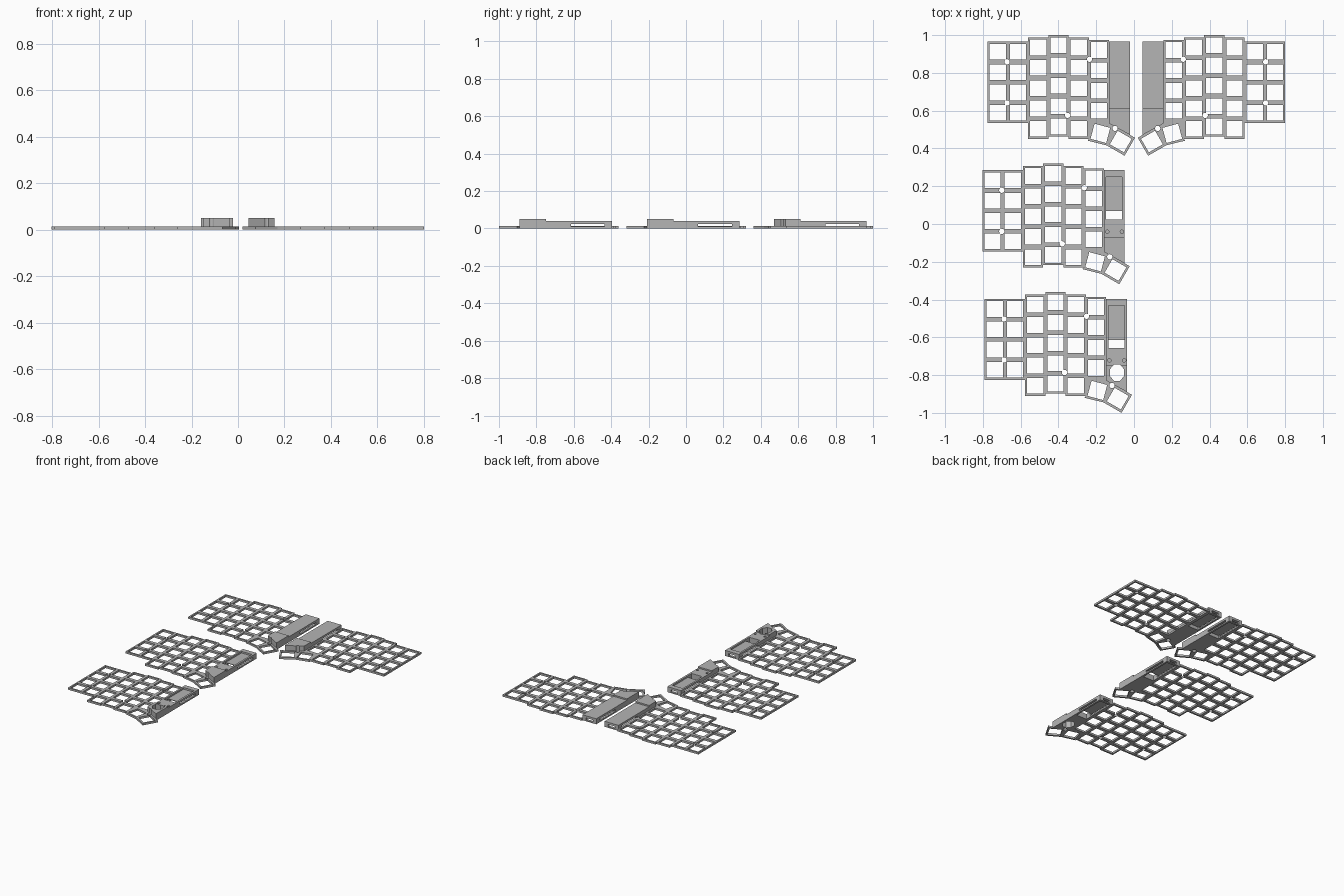
import bpy, bmesh
from math import radians
from mathutils import Matrix, Vector

cube = bpy.data.objects.get("Cube")
if cube:
    bpy.data.objects.remove(cube)

grey = bpy.data.materials.new("plain grey")
grey.use_nodes = True
grey.diffuse_color = (0.46, 0.46, 0.46, 1)
grey.node_tree.nodes["Principled BSDF"].inputs["Base Color"].default_value = (0.46, 0.46, 0.46, 1)

PITCH = 0.1075
LEFT, SPINE, RIGHT = -0.775, -0.132, -0.021   # key field, spine of the case, outer edge
BACK, STEP = 0.965, 0.612
PLATE_H = 0.014
WIDTH = (SPINE - LEFT) / 6
COLUMNS = [(BACK, 4), (BACK, 4), (0.988, 5), (1.0, 5), (0.988, 5), (0.975, 4)]  # top, rows
THUMBS = [((-0.178, 0.48), -15), ((-0.07, 0.4365), -30)]
SCREWS = [(-0.672, 0.8585), (-0.672, 0.641), (-0.2355, 0.872), (-0.352, 0.575), (-0.1005, 0.506)]


def new_object(name, bm):
    bmesh.ops.recalc_face_normals(bm, faces=bm.faces)
    mesh = bpy.data.meshes.new(name)
    bm.to_mesh(mesh)
    bm.free()
    obj = bpy.data.objects.new(name, mesh)
    bpy.context.collection.objects.link(obj)
    mesh.materials.append(grey)
    return obj


def extrude(bm, points, offset):
    face = bm.faces.new([bm.verts.new(p) for p in points])
    out = bmesh.ops.extrude_face_region(bm, geom=[face])["geom"]
    moved = [v for v in out if isinstance(v, bmesh.types.BMVert)]
    bmesh.ops.translate(bm, verts=moved, vec=offset)


def add_box(bm, lo, hi, turn=0):
    lo, hi = Vector(lo), Vector(hi)
    matrix = (Matrix.Translation((lo + hi) / 2) @ Matrix.Rotation(radians(turn), 4, "Z")
              @ Matrix.Diagonal((*(hi - lo), 1)))
    bmesh.ops.create_cube(bm, size=1, matrix=matrix)


def add_rod(bm, x, y, lo, hi, rx, ry=None, sides=24):
    matrix = (Matrix.Translation((x, y, (lo + hi) / 2)) @ Matrix.Diagonal((rx, ry or rx, 1, 1))
              @ Matrix.Rotation(radians(180 / sides), 4, "Z"))
    bmesh.ops.create_cone(bm, cap_ends=True, segments=sides, radius1=1, radius2=1,
                          depth=hi - lo, matrix=matrix)


def cut(obj, bm):
    cutter = new_object("cutter", bm)
    cutter.hide_render = True
    mod = obj.modifiers.new("cut", "BOOLEAN")
    mod.operation, mod.solver, mod.object = "DIFFERENCE", "EXACT", cutter
    bpy.context.view_layer.update()
    result = obj.evaluated_get(bpy.context.evaluated_depsgraph_get())
    mesh = bpy.data.meshes.new_from_object(result)
    obj.modifiers.clear()
    obj.data = mesh
    bpy.data.objects.remove(cutter)


def cut_box(obj, lo, hi):
    bm = bmesh.new()
    add_box(bm, lo, hi)
    cut(obj, bm)


def cut_screws(obj):
    bm = bmesh.new()
    for x, y in SCREWS:
        add_rod(bm, x, y, -0.1, 0.1, 0.014)
    cut(obj, bm)


def thumb_corner(index, sx, sy):
    (x, y), turn = THUMBS[index]
    corner = Matrix.Rotation(radians(turn), 2) @ Vector((sx, sy)) * 0.055
    return (x + corner.x, y + corner.y)


def build_plate(name):
    # Staggered outline: along the back, down the spine, around the thumb keys
    outline = []
    for i, (top, rows) in enumerate(COLUMNS):
        outline += [(LEFT + i * WIDTH, top), (LEFT + (i + 1) * WIDTH, top)]
    outline += [(SPINE, 0.5325), (RIGHT, 0.4716), thumb_corner(1, 1, 1),
                thumb_corner(1, 1, -1), thumb_corner(1, -1, -1), thumb_corner(0, -1, -1)]
    for i in range(4, -1, -1):
        top, rows = COLUMNS[i]
        y = top - rows * PITCH
        outline += [(LEFT + (i + 1) * WIDTH, y), (LEFT + i * WIDTH, y)]
    clean = [p for i, p in enumerate(outline)
             if (Vector(p) - Vector(outline[i - 1])).length > 0.001]
    bm = bmesh.new()
    extrude(bm, [(x, y, 0) for x, y in clean], (0, 0, PLATE_H))
    plate = new_object(name, bm)

    # Key openings
    bm = bmesh.new()
    keys = [((LEFT + (i + 0.5) * WIDTH, top - (r + 0.5) * PITCH), 0)
            for i, (top, rows) in enumerate(COLUMNS) for r in range(rows)]
    for (x, y), turn in keys + THUMBS:
        add_box(bm, (x - 0.043, y - 0.0415, -0.1), (x + 0.043, y + 0.0415, 0.1), turn)
    cut(plate, bm)
    cut_screws(plate)
    return plate


def build_cover(name, tray, window):
    # Stepped side profile swept across the spine, with a slanted front
    profile = [(0.5, 0), (0.5, 0.05), (STEP, 0.05), (STEP, 0.04), (BACK, 0.04), (BACK, 0)]
    bm = bmesh.new()
    extrude(bm, [(SPINE, y, z) for y, z in profile], (RIGHT - SPINE, 0, 0))
    for v in bm.verts:
        if v.co.y < 0.55:
            v.co.y = 0.5325 if v.co.x < -0.1 else 0.4716
    cover = new_object(name, bm)
    # Underside bay, side slots and rear port
    cut_box(cover, (-0.119, 0.735, -0.1), (-0.035, 0.948, 0.024))
    cut_box(cover, (-0.2, 0.745, 0.01), (0.1, 0.925, 0.024))
    cut_box(cover, (-0.105, 0.94, 0.008), (-0.049, 1.0, 0.024))
    cut_screws(cover)
    if tray:
        # Recessed tray, cable opening and two screw sinks
        cut_box(cover, (-0.119, 0.746, 0.028), (-0.035, 0.929, 0.1))
        cut_box(cover, (-0.119, 0.705, -0.1), (-0.035, 0.748, 0.1))
        bm = bmesh.new()
        for x in (-0.114, -0.036):
            add_rod(bm, x, 0.639, 0.02, 0.1, 0.009)
        cut(cover, bm)
    if window:
        # Eight-sided opening in the raised end
        bm = bmesh.new()
        add_rod(bm, -0.074, 0.574, -0.1, 0.1, 0.04, 0.048, 8)
        cut(cover, bm)
    return cover


def place(obj, offset, mirrored):
    matrix = Matrix.Translation((*offset, 0))
    if mirrored:
        matrix = Matrix.Translation((0.025, 0, 0)) @ Matrix.Diagonal((-1, 1, 1, 1)) @ matrix
    obj.data.transform(matrix)
    if mirrored:
        obj.data.flip_normals()


# Four half cases: name, offset, mirrored, tray, window
for label, offset, mirrored, tray, window in [
        ("back_right", (0, 0), False, False, False),
        ("back_left", (0, 0), True, False, False),
        ("middle", (-0.028, -0.68), False, True, False),
        ("front", (-0.016, -1.361), False, True, True)]:
    place(build_plate(label + "_key_plate"), offset, mirrored)
    place(build_cover(label + "_cover", tray, window), offset, mirrored)
